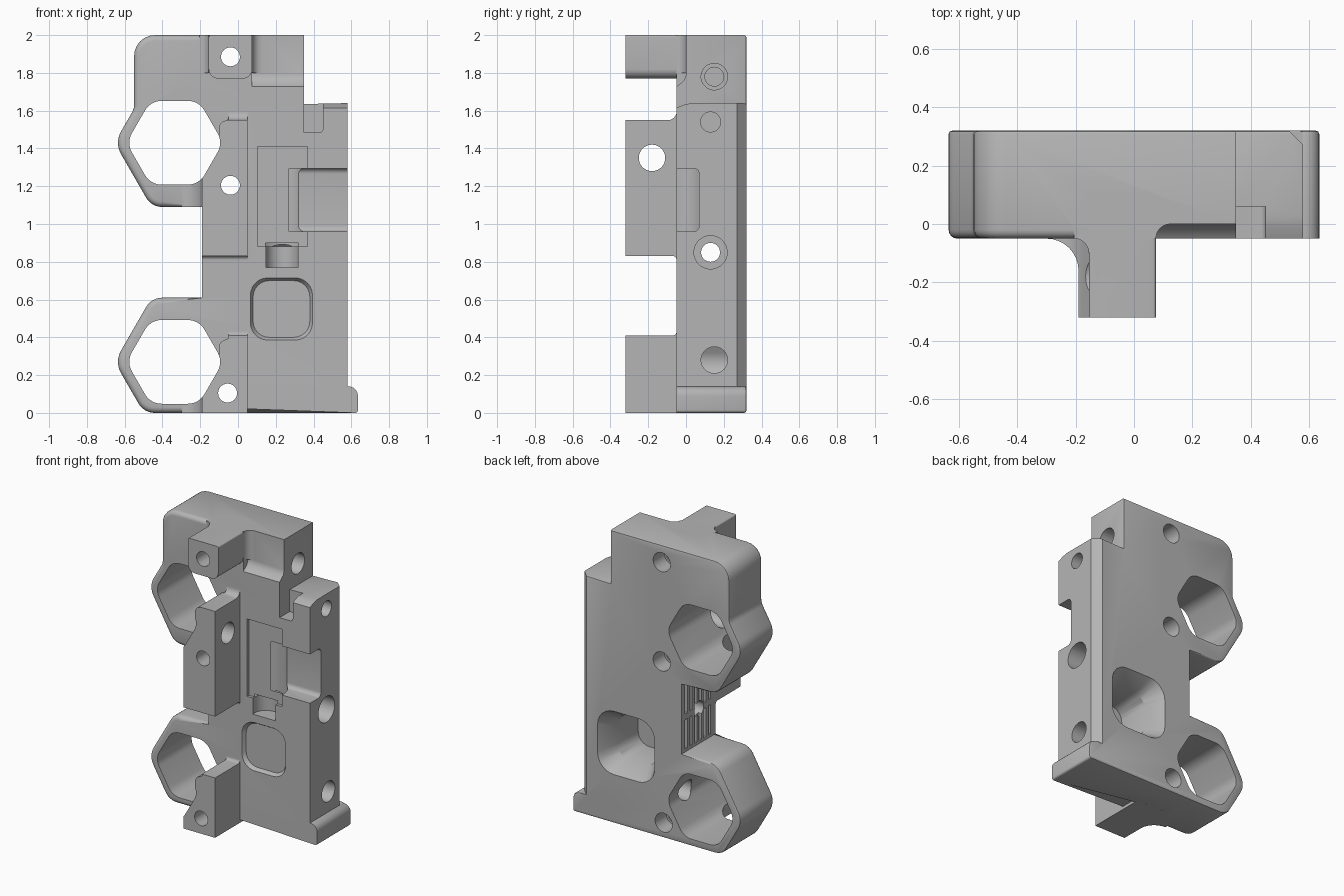
import bpy, bmesh, math
from mathutils import Vector

cube = bpy.data.objects.get("Cube")
if cube:
    bpy.data.objects.remove(cube, do_unlink=True)

grey = bpy.data.materials.new("plain grey")
grey.use_nodes = True
colour = (0.46, 0.46, 0.46, 1)
grey.diffuse_color = colour
grey.node_tree.nodes["Principled BSDF"].inputs["Base Color"].default_value = colour


def rounded(corners, steps=6):
    """Turn (u, v, radius) corners into an outline with arcs."""
    out = []
    for i, (u, v, r) in enumerate(corners):
        p = Vector((u, v))
        if not r:
            out.append(p)
            continue
        d1 = (Vector(corners[i - 1][:2]) - p).normalized()
        d2 = (Vector(corners[(i + 1) % len(corners)][:2]) - p).normalized()
        half = d1.angle(d2) / 2
        centre = p + (d1 + d2).normalized() * r / math.sin(half)
        a = (p + d1 * r / math.tan(half) - centre).normalized()
        b = (p + d2 * r / math.tan(half) - centre).normalized()
        out += [centre + a.slerp(b, k / steps).normalized() * r for k in range(steps + 1)]
    return out


def rect(u0, u1, v0, v1, r=0):
    return rounded([(u0, v0, r), (u1, v0, r), (u1, v1, r), (u0, v1, r)])


def circle(u, v, r, n=40):
    return [Vector((u + r * math.cos(math.tau * k / n), v + r * math.sin(math.tau * k / n)))
            for k in range(n)]


def prism(name, axis, outline, a, b, end_scale=1.0):
    """Extrude an outline along an axis from a to b, optionally tapering."""
    pts = [Vector(p) for p in outline]
    mid = sum(pts, Vector((0, 0))) / len(pts)

    def place(p, t):
        return {"x": (t, p.x, p.y), "y": (p.x, t, p.y), "z": (p.x, p.y, t)}[axis]
    bm = bmesh.new()
    r1 = [bm.verts.new(place(p, a)) for p in pts]
    r2 = [bm.verts.new(place(mid + (p - mid) * end_scale, b)) for p in pts]
    bm.faces.new(r1)
    bm.faces.new(r2)
    for i in range(len(pts)):
        bm.faces.new((r1[i - 1], r1[i], r2[i], r2[i - 1]))
    bmesh.ops.recalc_face_normals(bm, faces=bm.faces)
    mesh = bpy.data.meshes.new(name)
    bm.to_mesh(mesh)
    bm.free()
    obj = bpy.data.objects.new(name, mesh)
    mesh.materials.append(grey)
    bpy.context.collection.objects.link(obj)
    return obj


def combine(target, tool, operation):
    mod = target.modifiers.new("shape", "BOOLEAN")
    mod.operation, mod.solver, mod.object = operation, "EXACT", tool
    bpy.context.view_layer.objects.active = target
    bpy.ops.object.modifier_apply(modifier=mod.name)
    bpy.data.objects.remove(tool, do_unlink=True)


def add(name, *args):
    combine(body, prism(name, *args), "UNION")


def cut(name, *args):
    combine(body, prism(name, *args), "DIFFERENCE")


FRONT, BACK = -0.05, 0.32
HEX_X, HEX_Z = -0.335, (0.27, 1.43)

# Main plate with two ring lobes, side column and foot
body = prism("clamp_body", "y", rounded([
    (-0.19, 0, 0), (-0.498, 0, 0.1), (-0.654, 0.27, 0.12), (-0.458, 0.61, 0.1),
    (-0.19, 0.61, 0), (-0.19, 1.09, 0), (-0.458, 1.09, 0.1), (-0.654, 1.43, 0.12),
    (-0.55, 1.61, 0.08), (-0.55, 2, 0.11), (0.35, 2, 0), (0.35, 1.635, 0),
    (0.58, 1.64, 0), (0.58, 0.14, 0), (0.635, 0.14, 0.05), (0.635, 0, 0.015)]), FRONT, BACK)

# Soft front rim on the left and top, narrow rim on the back
bm = bmesh.new()
bm.from_mesh(body.data)
for y, size, segs, limit in ((FRONT, 0.03, 4, 0.36), (BACK, 0.012, 2, 1)):
    rim = [e for e in bm.edges if all(abs(v.co.y - y) < 1e-4 and v.co.x < limit for v in e.verts)
           and not all(abs(v.co.x + 0.19) < 1e-4 for v in e.verts)
           and not (y == FRONT and all(v.co.x > 0.34 for v in e.verts))]
    bmesh.ops.bevel(bm, geom=rim, offset=size, segments=segs, profile=0.5, affect="EDGES")
bm.to_mesh(body.data)
bm.free()

# Stepped upper right front
cut("step", "x", [(-0.2, 1.7), (-0.06, 1.72), (-0.04, 1.735), (-0.01, 1.76), (0, 1.79),
                  (0, 2.1), (-0.2, 2.1)], 0.075, 0.4)

# Front posts, with fillets where they meet the plate
add("middle_post", "x", rounded([(-0.32, 0.83, 0), (-0.05, 0.83, 0.02), (-0.05, 0.8, 0), (0.1, 0.8, 0),
                                 (0.1, 1.6, 0), (-0.05, 1.6, 0), (-0.05, 1.55, 0.045),
                                 (-0.32, 1.55, 0)]), -0.19, 0.05)
add("lower_post", "x", rounded([(-0.32, 0, 0), (0.1, 0, 0), (0.1, 0.44, 0), (-0.05, 0.44, 0),
                                (-0.05, 0.41, 0.02), (-0.32, 0.41, 0)]), -0.19, 0.05)
for z in HEX_Z:
    cut("post_corner", "y", [(-0.3, z), (-0.1, z), (-0.1, z + 0.09), (-0.085, z + 0.11),
                             (-0.05, z + 0.125), (-0.05, z + 0.2), (-0.3, z + 0.2)], -0.4, FRONT)
for z0, z1 in ((0, 0.2), (1.09, 1.3)):
    arc = [(-0.3 + 0.11 * math.sin(t * math.pi / 16), -0.16 + 0.11 * math.cos(t * math.pi / 16))
           for t in range(9)]
    add("post_fillet", "z", arc + [(-0.12, -0.16), (-0.12, 0.02), (-0.3, 0.02)], z0, z1)

# Top boss and its fillets
add("top_boss", "y", rounded([(-0.155, 1.77, 0.05), (0.075, 1.77, 0.05), (0.075, 2, 0.01),
                              (-0.155, 2, 0.01)]), -0.32, 0.1)
for x, side, y in ((-0.155, -1, FRONT), (0.075, 1, 0)):
    arc = [(x + side * 0.05 * (1 - math.sin(t * math.pi / 12)),
            y - 0.05 * (1 - math.cos(t * math.pi / 12))) for t in range(7)]
    add("boss_fillet", "z", arc + [(x - side * 0.05, y - 0.05), (x - side * 0.05, y + 0.04),
                                   (x + side * 0.05, y + 0.04)], 1.8, 2)

# Hexagonal openings
for z in HEX_Z:
    ring = [(HEX_X + 0.256 * math.cos(k * math.pi / 3), z + 0.256 * math.sin(k * math.pi / 3), 0.1)
            for k in range(6)]
    cut("hex_opening", "y", rounded(ring), -0.5, 0.5)

# Square window with a flared back and softened front
window = rect(0.08, 0.38, 0.4, 0.7, 0.085)
cut("window", "y", window, -0.2, 0.5)
cut("window_flare", "y", window, 0.2, 0.33, 1.48)
cut("window_front", "y", window, -0.025, -0.06, 1.14)

# Vertical round pocket with a narrower end, and the side slot
cut("round_pocket", "z", circle(0.235, -0.03, 0.132), 0.88, 1.41)
cut("pocket_mouth", "z", rect(0.103, 0.367, -0.2, -0.03), 0.88, 1.41)
cut("pocket_end", "z", circle(0.233, -0.03, 0.0875), 0.77, 0.9)
cut("side_slot", "x", rect(-0.2, 0.07, 0.96, 1.295, 0.03), 0.27, 0.7)

# Column notch, softened column top and chamfered back edge
cut("notch", "y", rounded([(0.35, 1.485, 0), (0.45, 1.485, 0.02), (0.45, 1.7, 0),
                           (0.35, 1.7, 0)]), -0.2, 0.06)
cut("column_top", "x", [(-0.1, 1.6), (-0.05, 1.615), (-0.01, 1.632), (0.08, 1.65), (-0.1, 1.7)], 0.351, 0.7)
cut("back_chamfer", "z", [(0.515, 0.335), (0.6, 0.25), (0.6, 0.335)], 0.14, 1.8)

# Front-to-back bolt holes, wider at the back
for x, z in ((-0.04, 1.885), (-0.04, 1.205), (-0.055, 0.105)):
    cut("bolt_hole", "y", circle(x, z, 0.05), -0.5, 0.5)
    cut("bolt_seat", "y", circle(x, z, 0.065), 0.2, 0.5)

# Sideways bolt holes: y, z, radius, start, end
for y, z, r, a, b in ((0.15, 0.28, 0.07, -0.2, 0.7), (0.13, 0.85, 0.05, -0.4, 0.7),
                      (0.13, 0.85, 0.088, 0.46, 0.7), (0.13, 1.54, 0.053, 0.2, 0.7),
                      (0.15, 1.78, 0.07, 0.22, 0.5), (0.15, 1.78, 0.05, 0, 0.3),
                      (-0.18, 1.35, 0.07, -0.3, 0.2)):
    cut("side_hole", "x", circle(y, z, r), a, b)

# Two rows of grip grooves on the inner left face
for z0, z1 in ((0.63, 0.83), (0.87, 1.07)):
    for k in range(6):
        y = 0.005 + k * 0.05
        cut("grip_groove", "z", rect(-0.25, -0.165, y, y + 0.025), z0, z1)

bpy.ops.object.select_all(action="DESELECT")
body.select_set(True)
bpy.context.view_layer.objects.active = body
bpy.ops.object.shade_smooth_by_angle(angle=math.radians(32))
